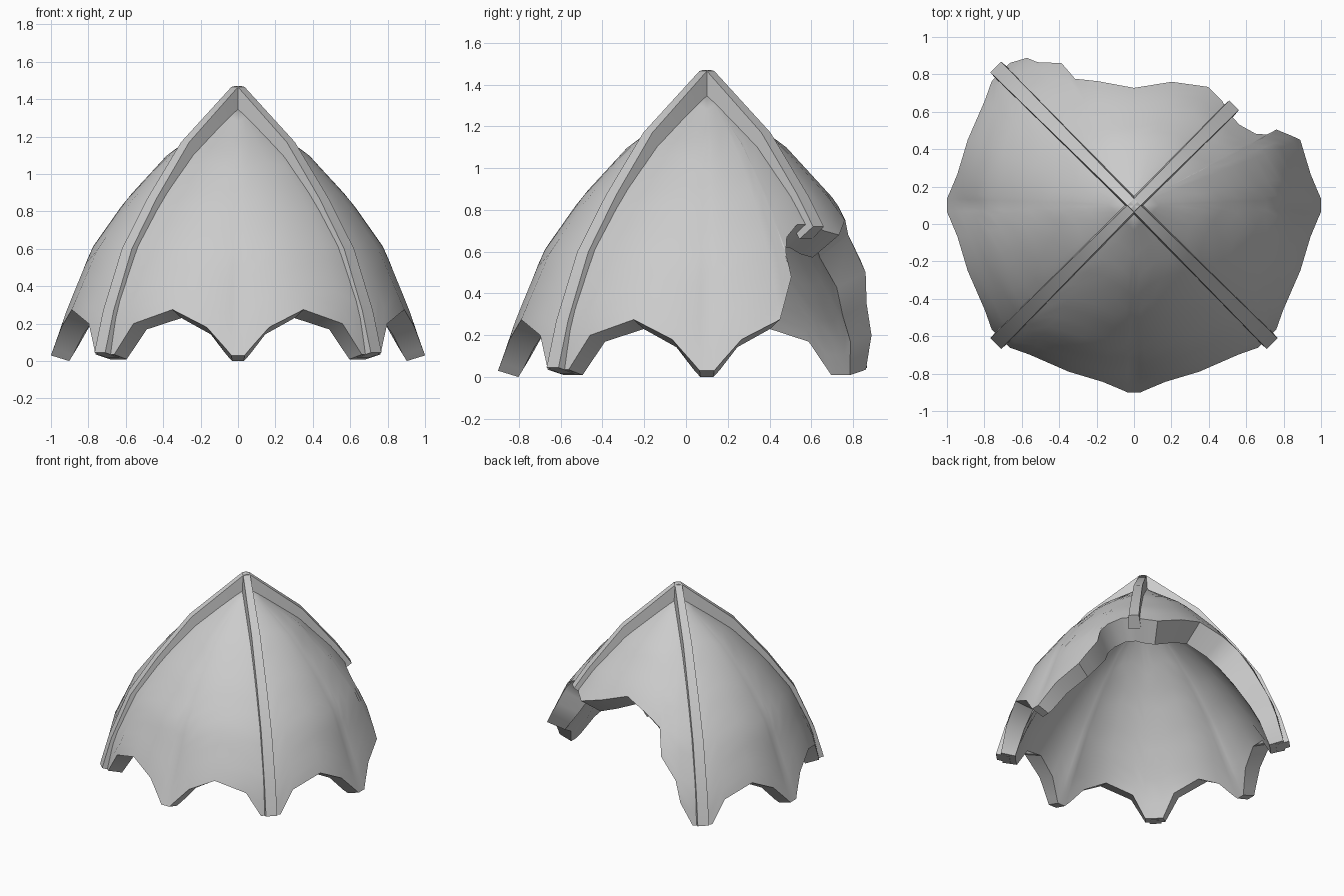
import bpy, bmesh, math
from mathutils import Vector

cube = bpy.data.objects.get("Cube")
if cube:
    bpy.data.objects.remove(cube)

CENTRE_Y = 0.1
ROWS = 14

grey = bpy.data.materials.new("stone grey")
grey.use_nodes = True
grey.diffuse_color = (0.6, 0.6, 0.6, 1)
grey.node_tree.nodes["Principled BSDF"].inputs["Base Color"].default_value = (0.6, 0.6, 0.6, 1)

# Dome outline as (height, radius on the axes, extra bulge towards the ribs)
OUTLINE = [(-0.2, 1.08, 0), (0.03, 1.0, 0.01), (0.28, 0.9, 0.062), (0.6, 0.78, 0.035),
           (0.86, 0.6, 0.02), (1.1, 0.38, 0), (1.38, 0.0, 0), (1.6, -0.3, 0)]


def radius(z, angle):
    side = min(1, abs(math.sin(2 * angle)) / 0.7)
    for (z0, r0, k0), (z1, r1, k1) in zip(OUTLINE, OUTLINE[1:]):
        if z <= z1:
            t = (z - z0) / (z1 - z0)
            return (r0 + (r1 - r0) * t) * (1 + (k0 + (k1 - k0) * t) * side)


def thickness(z):
    return 0.1 + 0.085 * min(1, z / 0.6)


def place(r, z, angle, side=0.0):
    c, s = math.cos(angle), math.sin(angle)
    return Vector((r * c - side * s, CENTRE_Y + r * s + side * c, z))


def finish(bm, name, angle):
    bmesh.ops.remove_doubles(bm, verts=bm.verts, dist=0.0005)
    bmesh.ops.recalc_face_normals(bm, faces=bm.faces)
    mesh = bpy.data.meshes.new(name)
    bm.to_mesh(mesh)
    bm.free()
    mesh.materials.append(grey)
    ob = bpy.data.objects.new(name, mesh)
    bpy.context.collection.objects.link(ob)
    bpy.ops.object.select_all(action='DESELECT')
    ob.select_set(True)
    bpy.context.view_layer.objects.active = ob
    bpy.ops.object.shade_smooth_by_angle(angle=math.radians(angle))


# Lower edge of the shell: scallops between feet, then the broken back
SCALLOP = [(0, 0.03), (2, 0.03), (4, 0.07), (10, 0.18), (21.5, 0.275),
           (35, 0.2), (41, 0.035), (45, 0.035)]
BROKEN = [(24, 0.36), (28, 0.48), (27.5, 0.58), (30.5, 0.67), (37.5, 0.73),
          (45, 0.73), (50, 0.7), (58, 0.68), (73, 0.75), (90, 0.82),
          (106, 0.75), (115, 0.68), (117, 0.5), (124, 0.35), (126, 0.2),
          (131, 0.035)]
edge = list(BROKEN)
for axis in (180, 270, 360):
    for a, z in reversed(SCALLOP):
        edge.append((axis - a, z))
    for a, z in SCALLOP[1:-1]:
        if axis + a < 382:
            edge.append((axis + a, z))


# Thick shell: outer and inner skins joined by a rim
def shell():
    bm = bmesh.new()
    top = OUTLINE[-2][0]
    peak_in = top - 1.23 * thickness(top)
    outer, inner = [], []
    for i_col, (deg, low) in enumerate(edge):
        a = math.radians(deg)
        col_out, col_in = [], []
        for i in range(ROWS + 1):
            z = low + (top - low) * i / ROWS
            r = radius(z, a)
            slope = (radius(z + 0.1, a) - radius(z - 0.1, a)) / 0.2
            n = Vector((1, -slope)).normalized() * thickness(z)
            col_out.append(bm.verts.new(place(r, z, a)))
            inside = (r - n.x, max(z - n.y, 0)) if r > n.x else (0, peak_in)
            col_in.append(bm.verts.new(place(*inside, a)))
        outer.append(col_out)
        inner.append(col_in)
    for k in range(len(edge)):
        j = (k + 1) % len(edge)
        bm.faces.new((outer[k][0], inner[k][0], inner[j][0], outer[j][0]))
        for skin in (outer, inner):
            for i in range(ROWS - 1):
                bm.faces.new((skin[k][i], skin[j][i], skin[j][i + 1], skin[k][i + 1]))
            bm.faces.new((skin[k][-2], skin[j][-2], skin[j][-1]))
    finish(bm, "dome_shell", 40)


# Raised rib running from the peak to a foot
RIB = [(0.0, 1.47), (0.025, 1.465), (0.4, 1.17), (0.65, 0.87), (0.84, 0.6),
       (0.98, 0.27), (1.045, 0.045)]


def rib(name, deg, end_z):
    path = []
    for r, z in RIB:
        if z < end_z:
            r0, z0 = path[-1]
            t = (z0 - end_z) / (z0 - z)
            path.append((r0 + (r - r0) * t, end_z))
            break
        path.append((r, z))
    a = math.radians(deg)
    bm = bmesh.new()
    rings = []
    for i, (r, z) in enumerate(path):
        r0, z0 = path[max(i - 1, 0)]
        r1, z1 = path[min(i + 1, len(path) - 1)]
        n = Vector((z0 - z1, r1 - r0)).normalized() * (0.12 - 0.02 * r)
        half = 0.025 + 0.015 * r
        low_r, low_z = max(r - n.x, 0), max(z - n.y, 0)
        rings.append([bm.verts.new(place(*p)) for p in (
            (r, z, a, -half), (r, z, a, half),
            (low_r, low_z, a, half + 0.008), (low_r, low_z, a, -half - 0.008))])
    for p, q in zip(rings, rings[1:]):
        for i in range(4):
            j = (i + 1) % 4
            bm.faces.new((p[i], p[j], q[j], q[i]))
    bm.faces.new(rings[0])
    bm.faces.new(rings[-1])
    finish(bm, name, 30)


shell()
rib("broken_rib", 45, 0.72)
rib("back_right_rib", 135, 0)
rib("front_right_rib", 225, 0)
rib("front_left_rib", 315, 0)
